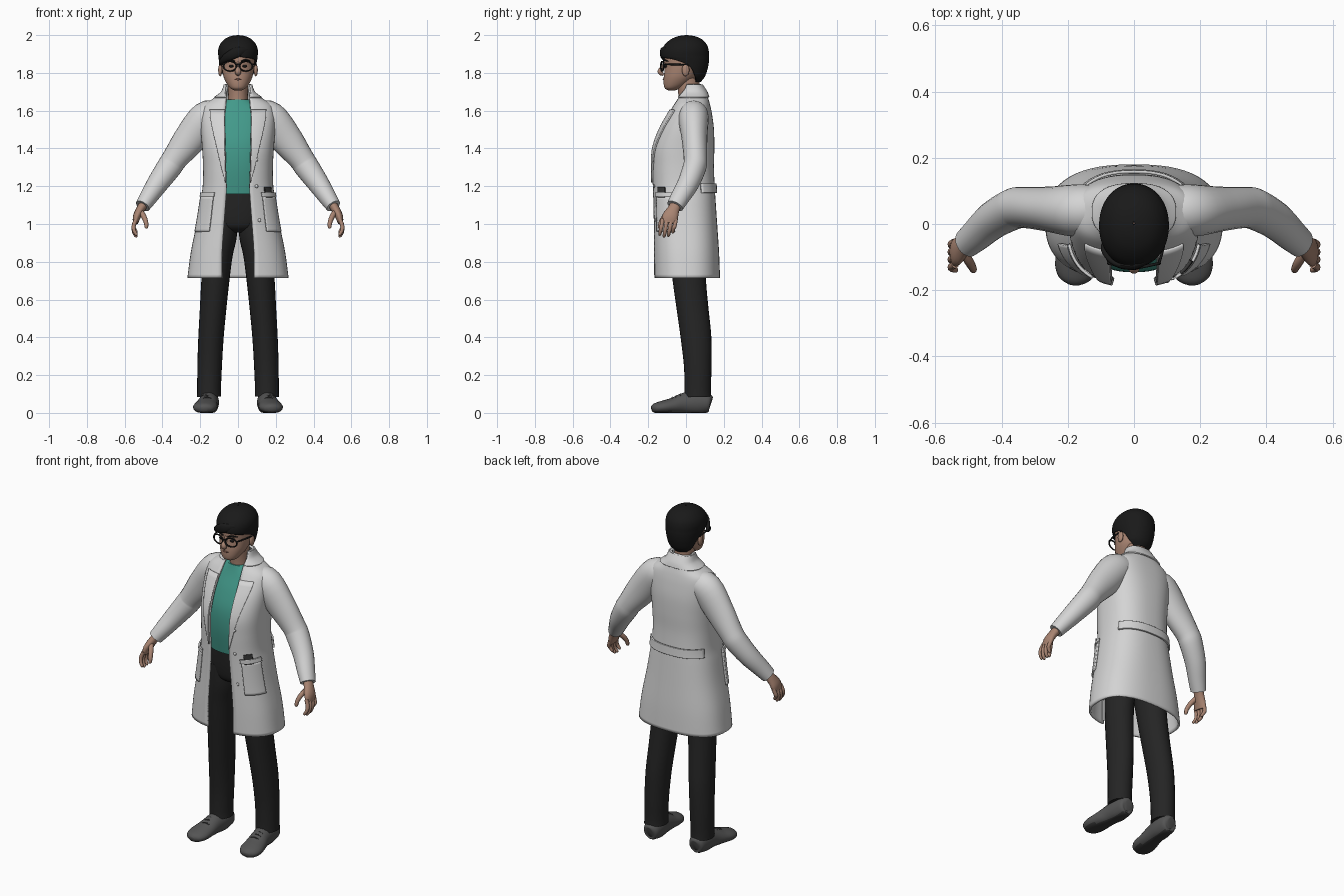
import bpy, bmesh
from math import sin, cos, asin, pi, radians, degrees, copysign
from mathutils import Vector

cube = bpy.data.objects.get("Cube")
if cube:
    bpy.data.objects.remove(cube)


def material(name, *rgb):
    m = bpy.data.materials.new(name)
    m.use_nodes = True
    m.diffuse_color = (*rgb, 1)
    m.node_tree.nodes["Principled BSDF"].inputs["Base Color"].default_value = (*rgb, 1)
    return m


WHITE = material("coat white", .66, .66, .66)
BLACK = material("hair black", .01, .01, .01)
TROUSER = material("trouser charcoal", .018, .018, .018)
SHOE = material("shoe grey", .09, .09, .09)
SOLE = material("sole dark grey", .04, .04, .04)
SKIN = material("skin", .40, .235, .17)
LIP = material("lip brown", .24, .11, .08)
TEAL = material("shirt teal", .055, .32, .255)


def finish(name, bm, mat, thick=0, fix=False):
    bmesh.ops.remove_doubles(bm, verts=bm.verts, dist=1e-4)
    if fix:
        bmesh.ops.recalc_face_normals(bm, faces=bm.faces)
    me = bpy.data.meshes.new(name)
    bm.to_mesh(me)
    bm.free()
    ob = bpy.data.objects.new(name, me)
    bpy.context.collection.objects.link(ob)
    me.materials.append(mat)
    bpy.ops.object.select_all(action='DESELECT')
    bpy.context.view_layer.objects.active = ob
    ob.select_set(True)
    bpy.ops.object.shade_smooth_by_angle(angle=radians(50))
    if thick:
        ob.modifiers.new("thickness", 'SOLIDIFY').thickness = thick
    return ob


def sample(rows, k=5):
    """Smooth curve through rows of numbers."""
    out = []
    for i in range(len(rows) - 1):
        a, b, c, d = (rows[min(max(i + o, 0), len(rows) - 1)] for o in (-1, 0, 1, 2))
        for j in range(k):
            t = j / k
            out.append([q + .5 * t * (r - p + t * (2*p - 5*q + 4*r - s + t * (3*(q - r) + s - p)))
                        for p, q, r, s in zip(a, b, c, d)])
    return out + [list(rows[-1])]


def ring_point(r, a, p, off=0):
    """Point on a rounded section (z, half width, front, back); angle runs front to left."""
    z, hw, yf, yb = r[:4]
    s, c = sin(a), cos(a)
    return Vector((hw * copysign(abs(s)**p, s) + off * s,
                   (yf + yb) / 2 - (yb - yf) / 2 * copysign(abs(c)**p, c) - off * c, z))


def grid(name, rows, mat, thick=0, cap=False):
    bm = bmesh.new()
    vs = [[bm.verts.new(p) for p in row] for row in rows]
    for lo, hi in zip(vs, vs[1:]):
        for j in range(len(lo) - 1):
            bm.faces.new((lo[j], lo[j + 1], hi[j + 1], hi[j]))
    if cap:
        bm.faces.new(vs[-1][:-1])
        bm.faces.new(vs[0][-2::-1])
    return finish(name, bm, mat, thick)


def shell(name, rows, mat, p=1, gap=lambda r: 0, thick=0, n=56):
    out = []
    for r in sample(rows):
        g = gap(r)
        out.append([ring_point(r, g + (2*pi - 2*g) * j / n, p) for j in range(n + 1)])
    return grid(name, out, mat, thick, cap=not thick)


def tube(name, pts, mat, ref=(0, 1, 0), s=1, n=16, floor=None):
    """Oval tube through rows of (x, y, z, radius, other radius)."""
    bm = bmesh.new()
    rows = sample([(r[0] * s, *r[1:]) for r in pts], 4)
    rings = []
    for i, r in enumerate(rows):
        t = Vector(rows[min(i + 1, len(rows) - 1)][:3]) - Vector(rows[max(i - 1, 0)][:3])
        u = t.cross(Vector(ref)).normalized()
        v = u.cross(t).normalized()
        ring = []
        for j in range(n):
            a = 2 * pi * j / n
            q = Vector(r[:3]) + u * r[3] * cos(a) + v * r[4] * sin(a)
            if floor is not None:
                q.z = max(q.z, floor)
            ring.append(bm.verts.new(q))
        rings.append(ring)
    for lo, hi in zip(rings, rings[1:]):
        for j in range(n):
            bm.faces.new((lo[j], lo[j - 1], hi[j - 1], hi[j]))
    bm.faces.new(rings[0])
    bm.faces.new(rings[-1])
    return finish(name, bm, mat, fix=True)


def ball(name, loc, size, mat):
    bm = bmesh.new()
    bmesh.ops.create_uvsphere(bm, u_segments=16, v_segments=10, radius=1)
    for v in bm.verts:
        v.co = Vector([c * k + o for c, k, o in zip(v.co, size, loc)])
    return finish(name, bm, mat)


# Coat body, open at the front: height, half width, front, back, half opening
COAT = [(.715, .268, -.172, .18, .085), (.85, .25, -.174, .175, .085),
        (1.0, .22, -.175, .165, .075), (1.12, .2, -.177, .157, .066),
        (1.2, .187, -.18, .152, .062), (1.3, .185, -.183, .148, .066),
        (1.4, .19, -.178, .15, .068), (1.5, .197, -.143, .148, .07),
        (1.58, .197, -.098, .138, .07), (1.63, .18, -.068, .128, .065),
        (1.665, .13, -.047, .118, .063), (1.70, .083, -.03, .106, .064),
        (1.74, .068, -.01, .08, .06)]
ROUND = .8
DENSE = sample(COAT, 8)


def coat_gap(r):
    return asin(min(.98, r[4] / r[1]) ** (1 / ROUND))


def coat_row(z):
    for a, b in zip(DENSE, DENSE[1:]):
        if z <= b[0]:
            t = max(0, (z - a[0]) / (b[0] - a[0]))
            return [p + (q - p) * t for p, q in zip(a, b)]
    return DENSE[-1]


shell("coat_body", COAT, WHITE, ROUND, coat_gap, thick=.012)


def coat_patch(name, z1, z2, span, mat=WHITE, s=1, off=.006, n=14):
    """Plate on the coat; span gives start and end degrees for a section."""
    rows = []
    for i in range(n + 1):
        r = coat_row(z1 + (z2 - z1) * i / n)
        a, b = (radians(d) for d in span(r))
        if s < 0:
            a, b = 2*pi - b, 2*pi - a
        rows.append([ring_point(r, a + (b - a) * j / n, ROUND, off) for j in range(n + 1)])
    return grid(name, rows, mat, .009)


def lapel_span(r):
    g = degrees(coat_gap(r))
    return g, g + 1 + 27 * (r[0] - 1.22) / .38


def collar_span(r):
    g = degrees(coat_gap(r))
    return g, 360 - g


coat_patch("collar", 1.672, 1.738, collar_span, off=.008, n=32)
coat_patch("back_belt", 1.165, 1.215, lambda r: (118, 242), off=.011, n=24)
coat_patch("phone_in_pocket", 1.14, 1.195, lambda r: (42, 60), SOLE, off=.010)

for s, side in ((1, "left"), (-1, "right")):
    coat_patch(side + "_lapel", 1.22, 1.605, lapel_span, s=s, off=.008)
    coat_patch(side + "_pocket", .96, 1.145, lambda r: (36, 76), s=s, off=.009)
    coat_patch(side + "_pocket_welt", 1.145, 1.168, lambda r: (34, 78), s=s, off=.012)

    # Sleeve and cuff
    tube(side + "_sleeve", [(.10, .045, 1.575, .07, .07), (.165, .04, 1.56, .092, .08),
         (.255, .045, 1.45, .086, .068), (.335, .05, 1.345, .068, .062),
         (.365, .045, 1.30, .066, .062), (.425, .012, 1.215, .057, .057),
         (.475, -.032, 1.14, .047, .05), (.505, -.058, 1.095, .04, .045)], WHITE, s=s, n=24)

    # Hand
    tube(side + "_palm", [(.495, -.05, 1.11, .024, .03), (.515, -.065, 1.08, .023, .032),
         (.535, -.083, 1.04, .021, .042), (.543, -.09, 1.005, .014, .04)], SKIN, s=s)
    for k, name in enumerate(("index", "middle", "ring", "little")):
        y, drop = -.123 + .023 * k, (.0, -.01, -.006, .012)[k]
        tube(f"{side}_{name}_finger", [(.54, y, 1.025, .011, .011), (.552, y - .006, .99, .011, .011),
             (.55, y - .012, .965 + drop, .01, .01), (.538, y - .016, .945 + drop, .008, .008),
             (.534, y - .016, .941 + drop, .003, .003)], SKIN, s=s, n=10)
    tube(side + "_thumb", [(.518, -.08, 1.07, .014, .014), (.499, -.112, 1.04, .014, .014),
         (.487, -.133, 1.008, .012, .012), (.485, -.14, .982, .009, .009),
         (.485, -.141, .976, .003, .003)], SKIN, s=s, n=10)

    # Trouser leg
    tube(side + "_trouser_leg", [(.078, .0, 1.06, .07, .1), (.085, .003, .95, .08, .1),
         (.105, .01, .84, .077, .096), (.12, .018, .7, .074, .088), (.132, .035, .55, .07, .084),
         (.143, .053, .4, .067, .081), (.15, .062, .25, .065, .073),
         (.153, .062, .13, .063, .07), (.153, .062, .085, .064, .072)], TROUSER, s=s, n=24)

    # Shoe with sole and laces
    shoe = tube(side + "_shoe", [(.15, .132, .05, .02, .03), (.15, .12, .052, .045, .05),
                (.152, .06, .055, .052, .065), (.158, -.01, .05, .052, .056),
                (.167, -.07, .038, .06, .042), (.175, -.125, .03, .064, .034),
                (.18, -.165, .024, .048, .026), (.182, -.182, .02, .018, .014)],
                SHOE, ref=(0, 0, 1), s=s, n=20, floor=0)
    shoe.data.materials.append(SOLE)
    for f in shoe.data.polygons:
        f.material_index = int(f.center.z < .008)
    for k in range(3):
        y, z = -.03 - .022 * k, .098 - .008 * k
        tube(f"{side}_shoe_lace_{k + 1}", [(.137, y, z - .008, .003, .003), (.163, y, z, .004, .004),
             (.189, y, z - .008, .003, .003)], SOLE, s=s, n=8)

    # Ear, eye, brow and glasses
    ball(side + "_ear", (s * .094, -.002, 1.815), (.011, .02, .033), SKIN)
    ball(side + "_eye", (s * .036, -.108, 1.836), (.013, .008, .007), BLACK)
    tube(side + "_eyebrow", [(.016, -.118, 1.861, .003, .003), (.04, -.115, 1.868, .006, .005),
         (.066, -.096, 1.862, .003, .003)], BLACK, ref=(0, 0, 1), s=s, n=8)
    bpy.ops.mesh.primitive_torus_add(major_segments=28, minor_segments=8, major_radius=.032,
                                     minor_radius=.0045, location=(s * .042, -.126, 1.835),
                                     rotation=(pi / 2, 0, s * .2))
    rim = bpy.context.object
    rim.name = side + "_glasses_rim"
    rim.scale = (1.1, .8, 1)
    rim.data.materials.append(BLACK)
    bpy.ops.object.shade_smooth_by_angle(angle=radians(50))
    tube(side + "_glasses_temple", [(.076, -.118, 1.845, .004, .004), (.091, -.06, 1.845, .004, .005),
         (.097, .01, 1.842, .004, .004)], BLACK, ref=(0, 0, 1), s=s, n=8)

# Coat buttons
for k, z in enumerate((1.02, 1.2, 1.34)):
    p = ring_point(coat_row(z), radians(26), ROUND, .004)
    ball(f"coat_button_{k + 1}", p, (.009, .005, .009), WHITE)

# Shirt and trouser waist
shell("shirt", [(1.16, .15, -.128, .1), (1.3, .155, -.145, .115), (1.42, .16, -.14, .12),
                (1.52, .165, -.108, .12), (1.6, .145, -.07, .108), (1.635, .1, -.055, .1),
                (1.66, .063, -.046, .085)], TEAL, .85)
shell("trouser_waist", [(.955, .05, -.05, .06), (.985, .13, -.095, .1),
                        (1.06, .158, -.112, .112), (1.17, .146, -.12, .1)], TROUSER, .85)

# Head and neck
tube("neck", [(0, .025, 1.61, .06, .066), (0, .018, 1.68, .052, .058),
              (0, .01, 1.77, .055, .06)], SKIN, n=24)
shell("head", [(1.708, .02, -.095, -.055), (1.718, .04, -.112, -.03), (1.74, .058, -.118, .01),
               (1.775, .075, -.118, .05), (1.81, .083, -.114, .07), (1.84, .087, -.112, .085),
               (1.88, .089, -.113, .09), (1.93, .08, -.09, .08), (1.965, .04, -.04, .04)], SKIN, .95)
tube("nose", [(0, -.108, 1.852, .008, .01), (0, -.124, 1.83, .01, .011), (0, -.136, 1.81, .016, .014),
              (0, -.132, 1.798, .015, .012), (0, -.118, 1.79, .008, .006)], SKIN, n=12)
tube("mouth", [(-.03, -.106, 1.763, .002, .002), (0, -.119, 1.766, .005, .005),
               (.03, -.106, 1.763, .002, .002)], LIP, ref=(0, 0, 1), n=8)
tube("glasses_bridge", [(-.014, -.132, 1.842, .004, .004), (0, -.135, 1.845, .004, .004),
                        (.014, -.132, 1.842, .004, .004)], BLACK, ref=(0, 0, 1), n=8)

# Hair, open around the face: height, half width, front, back, half opening in degrees
shell("hair", [(1.752, .052, -.05, .078, 125), (1.78, .08, -.07, .1, 112),
               (1.82, .092, -.09, .114, 100), (1.85, .098, -.105, .12, 84),
               (1.872, .102, -.12, .122, 55), (1.888, .104, -.13, .122, 0),
               (1.92, .105, -.128, .12, 0), (1.95, .096, -.112, .11, 0),
               (1.978, .072, -.08, .084, 0), (1.994, .04, -.042, .048, 0),
               (2.0, .003, -.003, .006, 0)], BLACK, .95, lambda r: radians(max(0, r[4])), thick=.014)
tube("hair_fringe", [(.05, -.105, 1.925, .012, .008), (.0, -.126, 1.91, .026, .012),
                     (-.05, -.118, 1.888, .024, .012), (-.085, -.085, 1.862, .014, .01),
                     (-.096, -.06, 1.842, .003, .003)], BLACK, n=14)
